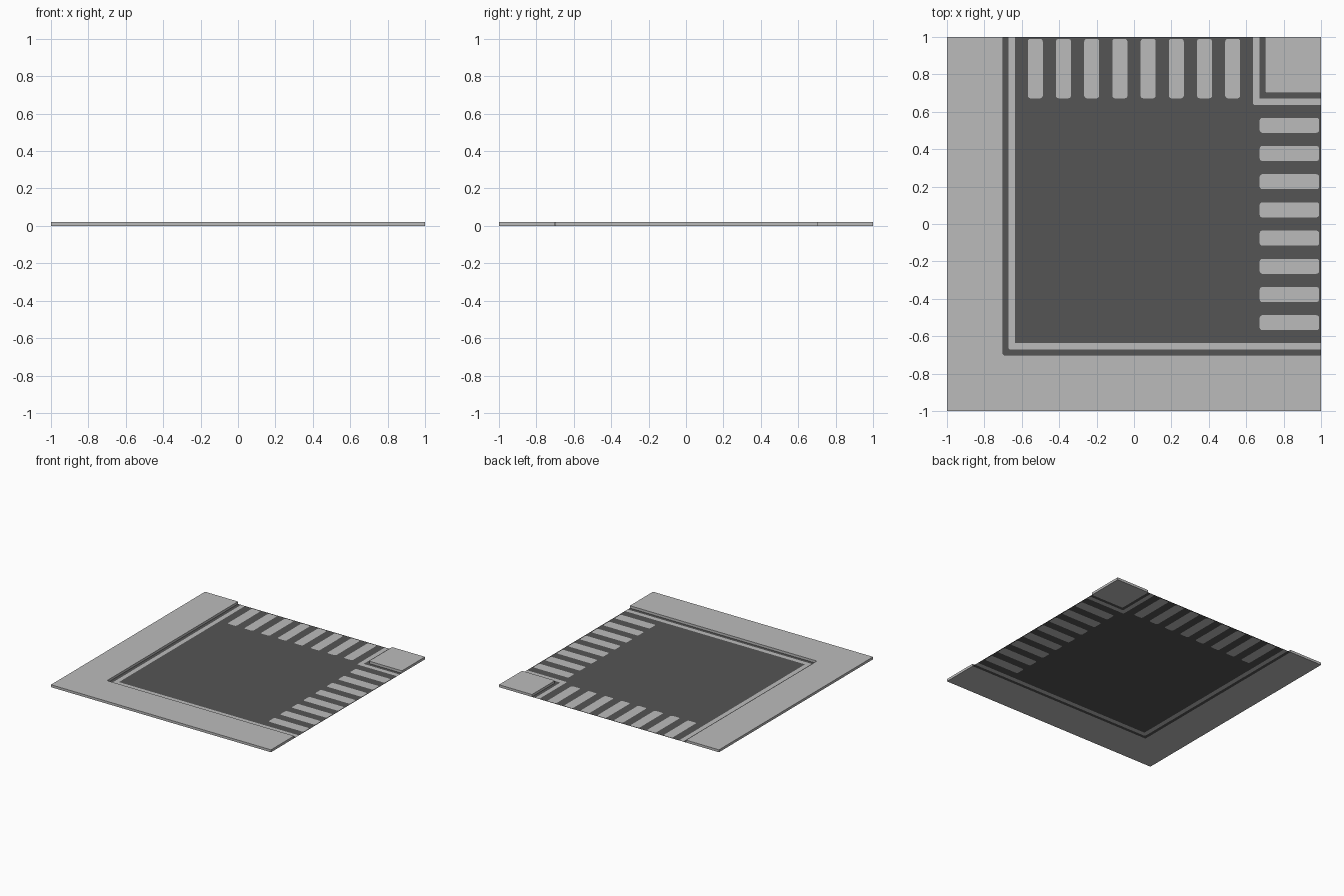
import bpy, bmesh, math
from mathutils import Vector

if "Cube" in bpy.data.objects:
    bpy.data.objects.remove(bpy.data.objects["Cube"])


def material(name, v):
    m = bpy.data.materials.new(name)
    m.diffuse_color = (v, v, v, 1)
    m.use_nodes = True
    m.node_tree.nodes["Principled BSDF"].inputs["Base Color"].default_value = m.diffuse_color
    return m


ASPHALT = material("dark asphalt", 0.09)
PAINT = material("light road paint", 0.50)
CONCRETE = material("light concrete", 0.50)


def outline(points, steps=4):
    """Expand (x, y[, radius]) corners into a loop with rounded corners."""
    out, n = [], len(points)
    for i, p in enumerate(points):
        c = Vector(p[:2])
        r = p[2] if len(p) > 2 else 0
        if not r:
            out.append(c)
            continue
        a = (Vector(points[i - 1][:2]) - c).normalized() * r
        b = (Vector(points[(i + 1) % n][:2]) - c).normalized() * r
        for k in range(steps + 1):
            t = math.pi / 2 * k / steps
            out.append(c + a * (1 - math.sin(t)) + b * (1 - math.cos(t)))
    return out


def flat_part(name, mat, loops, height=0.0):
    """Fill the loops (inner loops become holes); extrude if a height is given."""
    bm = bmesh.new()
    edges = []
    for loop in loops:
        vs = [bm.verts.new((p.x, p.y, 0)) for p in loop]
        edges += [bm.edges.new((vs[i - 1], vs[i])) for i in range(len(vs))]
    if height:
        f = bm.faces.new(vs)
        r = bmesh.ops.extrude_face_region(bm, geom=[f], use_keep_orig=True)
        top = [g for g in r["geom"] if isinstance(g, bmesh.types.BMVert)]
        bmesh.ops.translate(bm, verts=top, vec=(0, 0, height))
        bmesh.ops.recalc_face_normals(bm, faces=bm.faces)
    else:
        bmesh.ops.triangle_fill(bm, edges=edges, use_beauty=True, normal=(0, 0, 1))
        for f in bm.faces:
            f.normal_update()
            if f.normal.z < 0:
                f.normal_flip()
    me = bpy.data.meshes.new(name)
    bm.to_mesh(me)
    bm.free()
    me.materials.append(mat)
    ob = bpy.data.objects.new(name, me)
    bpy.context.collection.objects.link(ob)


def rect(x0, y0, x1, y1, r):
    return outline([(x0, y0, r), (x1, y0, r), (x1, y1, r), (x0, y1, r)])


CURB, OUT, INN = 0.70, 0.672, 0.636   # curb edge, line outer and inner edges


def long_band(a, b, ra, rb):
    """L band along the left and front sides, from offset a (outer) to b."""
    return outline([(-a, 1), (-a, -a, ra), (1, -a), (1, -b), (-b, -b, rb), (-b, 1)])


def corner_band(a, b, ra, rb):
    """L band around the back right corner, from offset a (outer) to b."""
    return outline([(a, 1), (a, a, ra), (1, a), (1, b), (b, b, rb), (b, 1)])


# Raised pavements
flat_part("long_pavement", CONCRETE,
          [long_band(1, CURB, 0, 0.008)], 0.02)
flat_part("corner_pavement", CONCRETE,
          [outline([(1, 1), (CURB, 1), (CURB, CURB, 0.01), (1, CURB)])], 0.02)

# Edge lines and the asphalt gutters between them and the pavements
flat_part("long_gutter", ASPHALT, [long_band(CURB, OUT, 0.008, 0.012)])
flat_part("long_edge_line", PAINT, [long_band(OUT, INN, 0.012, 0)])
flat_part("corner_edge_line", PAINT, [corner_band(INN, OUT, 0.012, 0)])
flat_part("corner_gutter", ASPHALT, [corner_band(OUT, CURB, 0, 0.01)])

# Zebra crossings on the back and right arms
bars = []
for i in range(8):
    c = (i - 3.5) * 0.1508
    bars.append(("back_crossing_bar", rect(c - 0.04, 0.672, c + 0.04, 0.99, 0.014)))
    bars.append(("right_crossing_bar", rect(0.672, c - 0.04, 0.99, c + 0.04, 0.014)))
for name, loop in bars:
    flat_part(name, PAINT, [loop])

# Main road surface with the bars cut out
road = outline([(-INN, -INN), (1, -INN), (1, INN), (INN, INN, 0.012), (INN, 1), (-INN, 1)])
flat_part("road_surface", ASPHALT, [road] + [b[1] for b in bars])
